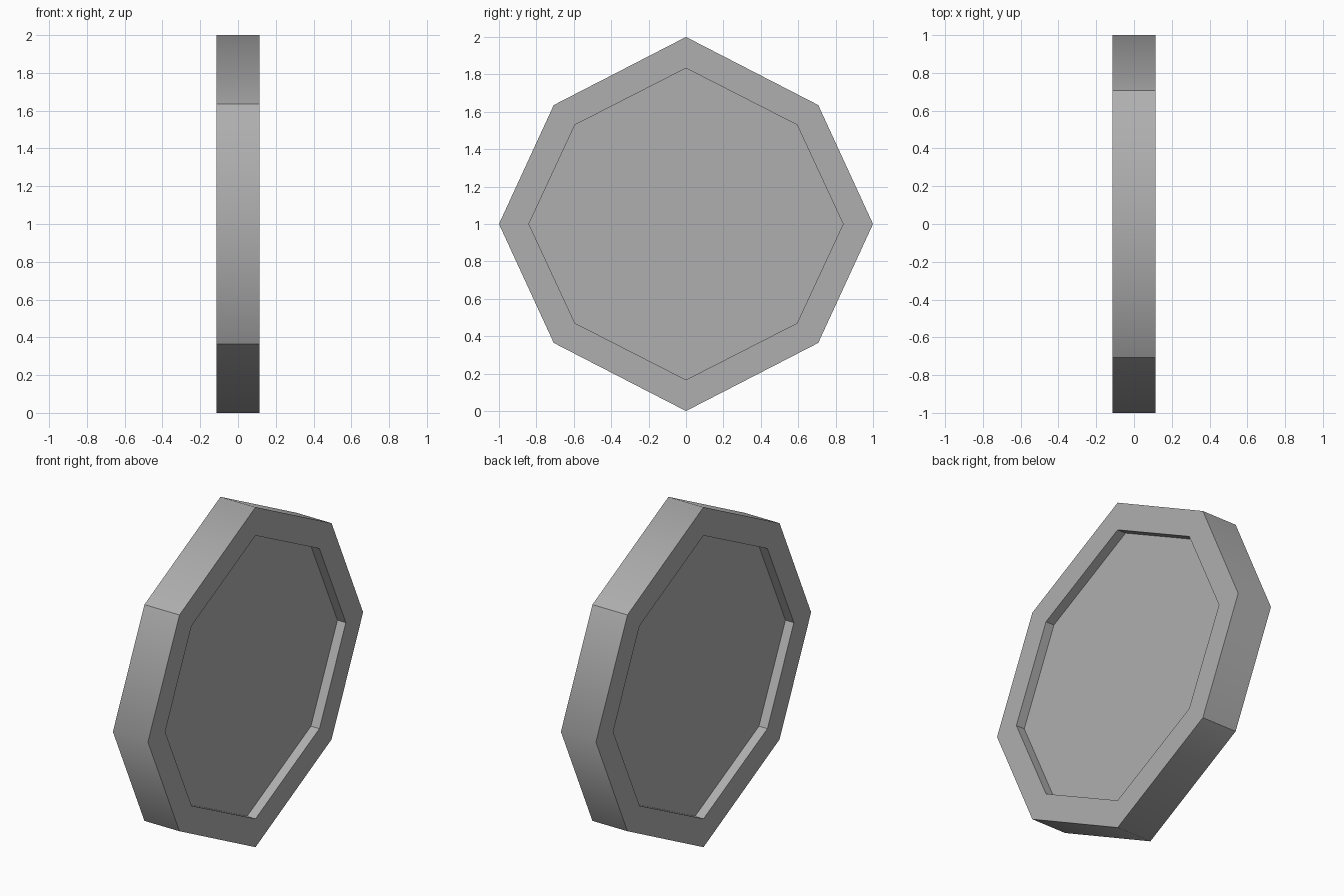
import bpy
import bmesh

cube = bpy.data.objects.get("Cube")
if cube:
    bpy.data.objects.remove(cube, do_unlink=True)

# Plain mid grey material
grey = bpy.data.materials.new("mid grey")
grey.use_nodes = True
COLOUR = (0.43, 0.43, 0.43, 1.0)
grey.diffuse_color = COLOUR
grey.node_tree.nodes["Principled BSDF"].inputs["Base Color"].default_value = COLOUR

# Slightly irregular octagon (y, z), counter-clockwise seen from +x
OCTAGON = [(1, 0), (0.707, 0.636), (0, 1), (-0.707, 0.636),
           (-1, 0), (-0.707, -0.636), (0, -1), (0.707, -0.636)]
HALF, FLOOR = 0.114, 0.059
OUTER, INNER = (1, 1), (0.84, 0.833)  # y and z scale of each octagon

# Cross-section from one recessed floor, over the rim, to the other (x, scale)
PROFILE = [(-FLOOR, INNER), (-HALF, INNER), (-HALF, OUTER),
           (HALF, OUTER), (HALF, INNER), (FLOOR, INNER)]
OUTER_STRIP = 2

bm = bmesh.new()
rings = [[bm.verts.new((x, y * sy, 1 + z * sz)) for y, z in OCTAGON]
         for x, (sy, sz) in PROFILE]
n = len(OCTAGON)
for k, (a, b) in enumerate(zip(rings, rings[1:])):
    for i in range(n):
        j = (i + 1) % n
        face = bm.faces.new((a[i], a[j], b[j], b[i]))
        face.smooth = k == OUTER_STRIP

# Recessed floors on both sides
bm.faces.new(rings[0])
bm.faces.new(rings[-1])
bmesh.ops.recalc_face_normals(bm, faces=bm.faces[:])

# The outer band is soft across the four axis corners and sharp elsewhere
soft = {bm.edges.get((rings[2][i], rings[3][i])) for i in range(0, n, 2)}
for edge in bm.edges:
    edge.smooth = edge in soft

mesh = bpy.data.meshes.new("octagonal_disc")
bm.to_mesh(mesh)
bm.free()
mesh.materials.append(grey)
disc = bpy.data.objects.new("octagonal_disc", mesh)
bpy.context.collection.objects.link(disc)
